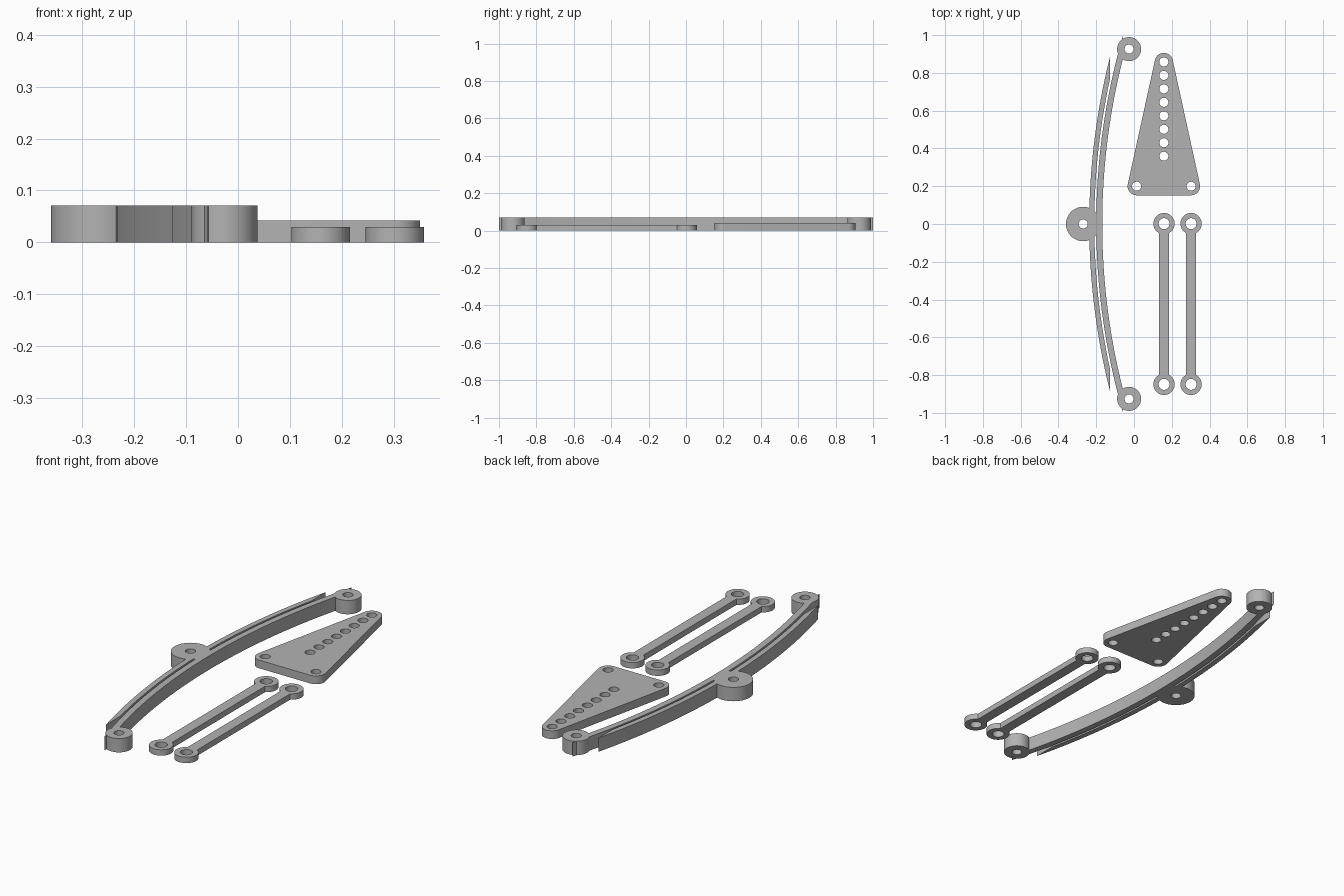
import bpy, bmesh, math

if "Cube" in bpy.data.objects:
    bpy.data.objects.remove(bpy.data.objects["Cube"], do_unlink=True)

# Single grey material
grey = bpy.data.materials.new("plain_grey")
grey.use_nodes = True
colour = (0.45, 0.45, 0.45, 1)
grey.diffuse_color = colour
grey.node_tree.nodes["Principled BSDF"].inputs["Base Color"].default_value = colour


def prism(name, outline, height, bottom=0.0):
    """Extrude a flat outline straight up."""
    bm = bmesh.new()
    face = bm.faces.new([bm.verts.new((x, y, bottom)) for x, y in outline])
    grown = bmesh.ops.extrude_face_region(bm, geom=[face])["geom"]
    top = [v for v in grown if isinstance(v, bmesh.types.BMVert)]
    bmesh.ops.translate(bm, verts=top, vec=(0, 0, height))
    bmesh.ops.recalc_face_normals(bm, faces=bm.faces)
    mesh = bpy.data.meshes.new(name)
    bm.to_mesh(mesh)
    bm.free()
    mesh.materials.append(grey)
    obj = bpy.data.objects.new(name, mesh)
    bpy.context.collection.objects.link(obj)
    return obj


def arc(cx, cy, r, start=0, end=360, steps=48):
    return [(cx + r * math.cos(math.radians(start + (end - start) * i / steps)),
             cy + r * math.sin(math.radians(start + (end - start) * i / steps)))
            for i in range(steps + (end - start < 360))]


def combine(body, others, operation):
    """Apply a boolean with each tool and discard the tool."""
    for tool in others:
        bpy.context.view_layer.objects.active = body
        mod = body.modifiers.new("cut", "BOOLEAN")
        mod.operation, mod.solver, mod.object = operation, "EXACT", tool
        bpy.ops.object.modifier_apply(modifier=mod.name)
        bpy.data.objects.remove(tool, do_unlink=True)


def drill(body, centres, r):
    combine(body, [prism("drill", arc(x, y, r, steps=32), 0.4, -0.2) for x, y in centres],
            "DIFFERENCE")


def finish(obj):
    bpy.ops.object.select_all(action="DESELECT")
    obj.select_set(True)
    bpy.context.view_layer.objects.active = obj
    bpy.ops.object.shade_smooth_by_angle(angle=math.radians(30))


# Curved spring: two concentric leaves trimmed by an upright line
CURVE_X = 3.386
SPRING_H = 0.071


def leaf(name, x_outer, x_inner, x_trim):
    def edge(x_mid):
        r = CURVE_X - x_mid
        y_end = min(1.0, math.sqrt(r * r - (CURVE_X - x_trim) ** 2))
        a = math.degrees(math.asin(y_end / r))
        return arc(CURVE_X, 0, r, 180 - a, 180 + a, 40)
    return prism(name, edge(x_outer) + edge(x_inner)[::-1], SPRING_H)


spring = leaf("leaf_spring", -0.2, -0.168, -0.0548)
eyes = [(-0.026, 0.926), (-0.026, -0.926)]
boss = (-0.269, 0)
combine(spring, [leaf("outer_leaf", -0.237, -0.21, -0.126),
                 prism("boss", arc(*boss, 0.091, steps=64), SPRING_H)]
        + [prism("eye", arc(x, y, 0.0635), SPRING_H) for x, y in eyes], "UNION")
drill(spring, eyes + [boss], 0.024)
finish(spring)

# Triangular plate with rounded corners and a row of holes
MID, HALF, LOW, HIGH, R = 0.158, 0.144, 0.2, 0.858, 0.048
slope = math.degrees(math.atan2(HALF, HIGH - LOW))
plate = prism("triangle_plate",
              arc(MID + HALF, LOW, R, -90, slope, 16)
              + arc(MID, HIGH, R, slope, 180 - slope, 20)
              + arc(MID - HALF, LOW, R, 180 - slope, 270, 16), 0.042)
drill(plate, [(MID - HALF, LOW), (MID + HALF, LOW)]
      + [(MID, HIGH - 0.0713 * i) for i in range(8)], 0.024)
finish(plate)

# Two straight links with a ring at each end
for name, x in (("right_link", 0.159), ("left_link", 0.302)):
    ends = [(x, 0.002), (x, -0.849)]
    w, ring = 0.027, 0.0563
    a = math.degrees(math.asin(w / ring))
    link = prism(name, arc(*ends[0], ring, a - 90, 270 - a, 40)
                 + arc(*ends[1], ring, 90 + a, 450 - a, 40), 0.03)
    drill(link, ends, 0.029)
    finish(link)
